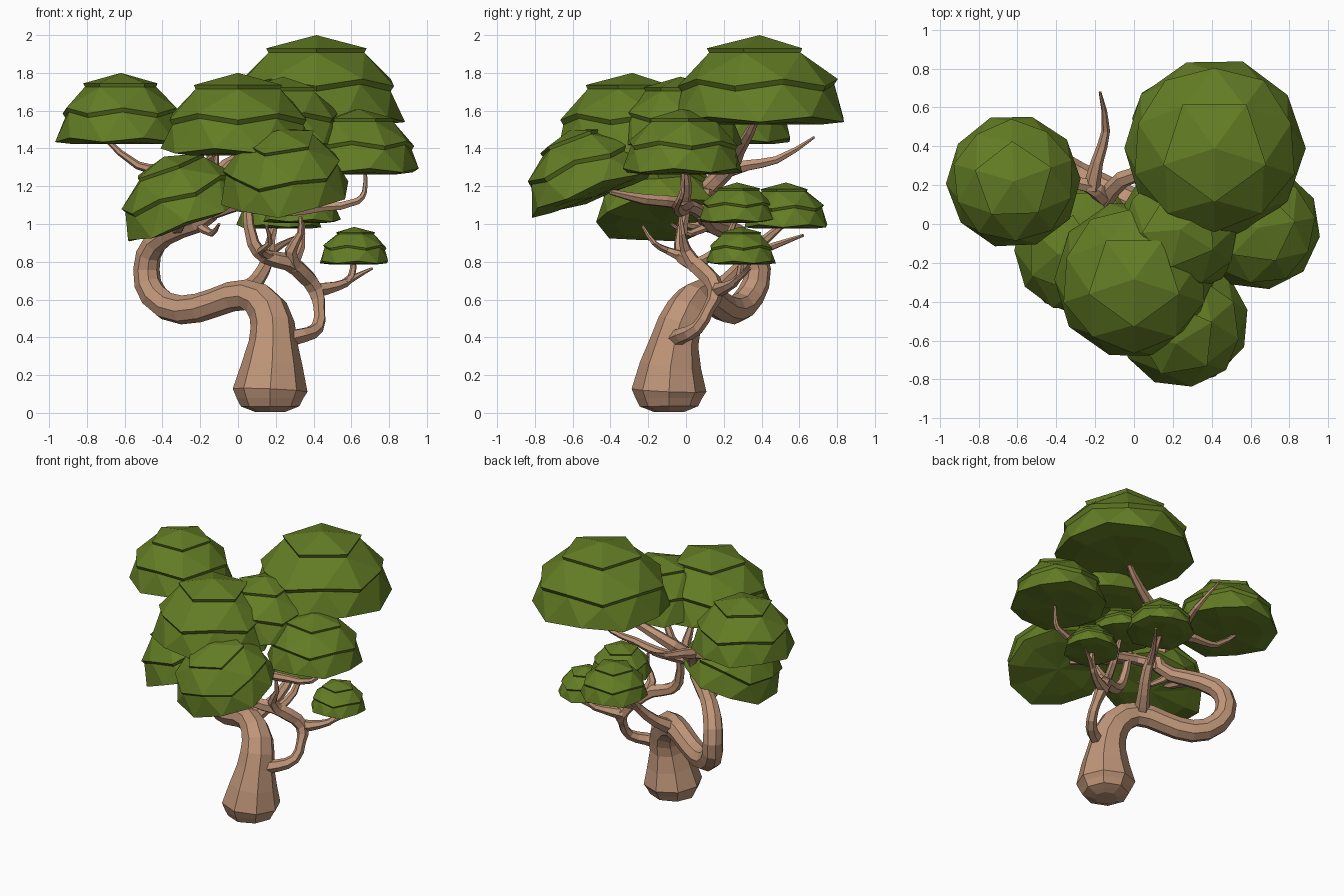
import bpy, bmesh
from math import cos, sin, pi, radians
from mathutils import Matrix

if "Cube" in bpy.data.objects:
    bpy.data.objects.remove(bpy.data.objects["Cube"])


def material(name, rgb):
    m = bpy.data.materials.new(name)
    m.diffuse_color = (*rgb, 1)
    m.use_nodes = True
    m.node_tree.nodes["Principled BSDF"].inputs["Base Color"].default_value = m.diffuse_color
    return m


BARK = material("bark", (0.52, 0.30, 0.19))
LEAF = material("leaf", (0.125, 0.205, 0.018))


def limb(name, pts, sides_res=1):
    """Tapered faceted tube through points (x, y, z, radius)."""
    cu = bpy.data.curves.new(name, 'CURVE')
    cu.dimensions = '3D'
    cu.bevel_depth = 1.0
    cu.bevel_resolution = sides_res
    cu.resolution_u = 2
    cu.use_fill_caps = True
    sp = cu.splines.new('BEZIER')
    sp.bezier_points.add(len(pts) - 1)
    for bp, (x, y, z, r) in zip(sp.bezier_points, pts):
        bp.co = (x, y, z)
        bp.radius = r
        bp.handle_left_type = bp.handle_right_type = 'AUTO'
    sp.use_smooth = False
    ob = bpy.data.objects.new(name, cu)
    bpy.context.collection.objects.link(ob)
    bpy.ops.object.select_all(action='DESELECT')
    ob.select_set(True)
    bpy.context.view_layer.objects.active = ob
    bpy.ops.object.convert(target='MESH')
    ob = bpy.context.view_layer.objects.active
    ob.data.materials.clear()
    ob.data.materials.append(BARK)
    for p in ob.data.polygons:
        p.use_smooth = False


def canopy(name, loc, r, h, tilt_x=0, tilt_y=0, spin=0):
    """Stepped leaf dome: five-sided cap, two overhanging ten-sided skirts."""
    bm = bmesh.new()

    def ring(n, rad, z, rad_odd=None, z_odd=None, turn=0):
        out = []
        for i in range(n):
            odd = i % 2 and rad_odd is not None
            q = rad_odd if odd else rad
            a = 2 * pi * i / n + turn
            out.append(bm.verts.new((q * cos(a), q * sin(a), z_odd if odd else z)))
        return out

    def bridge(a, b, stagger=False):
        n = len(a)
        for i in range(n):
            j = (i + 1) % n
            if stagger:
                bm.faces.new((a[i], b[i], a[j]))
                bm.faces.new((a[j], b[i], b[j]))
            else:
                bm.faces.new((a[i], b[i], b[j], a[j]))

    def fan(center, a):
        for i in range(len(a)):
            bm.faces.new((center, a[i], a[(i + 1) % len(a)]))

    cap = ring(5, .60, .85)
    cap_under = ring(5, .575, .80)
    mid = ring(10, .93, .42, .89, .50)
    mid_under = ring(10, .89, .36, .85, .44)
    rim = ring(10, 1.01, .01, 1.0, .07, pi / 10)
    under = ring(10, .72, -.02, .72, .01, pi / 10)
    fan(bm.verts.new((0, 0, 1)), cap)
    bridge(cap, cap_under)
    for i in range(5):
        a, b = cap_under[i], cap_under[(i + 1) % 5]
        m0, m1, m2 = mid[2 * i], mid[2 * i + 1], mid[(2 * i + 2) % 10]
        for f in ((a, m0, m1), (a, m1, b), (b, m1, m2)):
            bm.faces.new(f)
    bridge(mid, mid_under)
    bridge(mid_under, rim, True)
    bridge(rim, under)
    fan(bm.verts.new((0, 0, -.02)), under)
    bmesh.ops.recalc_face_normals(bm, faces=bm.faces)
    bm.transform(Matrix.Translation(loc)
                 @ Matrix.Rotation(radians(tilt_x), 4, 'X')
                 @ Matrix.Rotation(radians(tilt_y), 4, 'Y')
                 @ Matrix.Rotation(radians(spin), 4, 'Z')
                 @ Matrix.Diagonal((r, r, h, 1)))
    me = bpy.data.meshes.new(name)
    bm.to_mesh(me)
    bm.free()
    me.materials.append(LEAF)
    bpy.context.collection.objects.link(bpy.data.objects.new(name, me))


# Leaf domes: location of rim centre, radius, height, tilts, spin
canopy("canopy_top", (.415, .39, 1.535), .465, .465, 0, 0, 54)
canopy("canopy_left", (-.62, .22, 1.43), .345, .37, 0, 0, 20)
canopy("canopy_centre", (0, -.285, 1.37), .41, .43, 0, 0, 54)
canopy("canopy_right", (.64, -.02, 1.27), .32, .34, 0, 0, 10)
canopy("canopy_front", (.25, -.49, 1.15), .345, .37, 20, -5, 30)
canopy("canopy_front_left", (-.265, -.13, 1.01), .345, .37, 4, -20, 0)
canopy("canopy_inner", (.24, -.03, 1.40), .33, .38, 0, 0, 40)
canopy("canopy_back_inner", (.34, .27, 1.01), .205, .21, 0, 0, 15)
canopy("canopy_back", (.215, .53, .98), .225, .24, 0, 0, 50)
canopy("canopy_low_right", (.615, .29, .79), .185, .195, 0, 0, 5)

# Winding trunk
limb("trunk", [
    (.17, -.09, .005, .08), (.17, -.09, .035, .155), (.17, -.09, .12, .198),
    (.185, -.06, .38, .128), (.16, 0, .54, .108), (.04, .08, .625, .082),
    (-.12, .16, .585, .077), (-.30, .25, .545, .077), (-.445, .34, .62, .075),
    (-.485, .38, .76, .07), (-.44, .32, .90, .065), (-.30, .19, .98, .055),
    (-.15, .09, 1.05, .048), (-.13, .11, 1.19, .04)], 2)

# Low side branch and its forks
limb("side_branch", [(.2, -.08, .38, .05), (.34, -.02, .41, .042),
                     (.42, .06, .45, .035), (.43, .12, .55, .032),
                     (.41, .16, .65, .045), (.34, .1, .74, .048),
                     (.26, .03, .80, .046), (.14, -.02, .83, .04),
                     (.08, -.03, .90, .034), (.05, 0, 1.09, .026)])
limb("side_branch_fork", [(.40, .16, .65, .045), (.52, .22, .67, .028),
                          (.60, .28, .72, .02), (.61, .29, .82, .014)])
limb("side_branch_twig", [(.57, .25, .69, .02), (.64, .30, .73, .014),
                          (.71, .34, .765, .007)])
limb("side_branch_riser", [(.30, .06, .77, .045), (.28, 0, .86, .032),
                           (.33, -.02, .95, .018), (.33, -.03, 1.04, .01)])
limb("side_branch_front_twig", [(.17, -.02, .83, .03), (.12, -.1, .86, .02),
                                (.17, -.17, .90, .015), (.15, -.23, .99, .008)])
limb("side_branch_back_twig", [(.29, .06, .79, .03), (.33, .18, .87, .025),
                               (.34, .27, 1.04, .012)])

# Branch rising at the back
limb("back_branch", [(.02, .1, .62, .055), (.10, .22, .70, .042),
                     (.16, .33, .82, .034), (.17, .40, .90, .028),
                     (.20, .52, 1.0, .015)])
limb("back_branch_twig", [(.16, .35, .84, .026), (.23, .48, .89, .018),
                          (.33, .62, .94, .008)])

# Upper branches carrying the crown
limb("front_branch", [(-.14, .08, 1.06, .04), (.02, -.02, 1.11, .036),
                      (.14, -.22, 1.13, .03), (.22, -.40, 1.17, .015)])
limb("centre_branch", [(-.12, .05, 1.07, .035), (-.12, -.06, 1.16, .028),
                       (-.12, -.13, 1.29, .018), (-.11, -.14, 1.40, .01)])
limb("right_branch", [(-.02, .01, 1.1, .036), (.25, -.03, 1.07, .034),
                      (.45, -.05, 1.09, .026), (.63, -.04, 1.12, .02),
                      (.67, -.02, 1.17, .014), (.67, -.02, 1.30, .008)])
limb("inner_branch", [(.02, -.01, 1.1, .034), (.12, 0, 1.22, .028),
                      (.22, -.03, 1.44, .014)])
limb("left_branch", [(-.14, .1, 1.12, .045), (-.16, .14, 1.22, .046),
                     (-.24, .2, 1.28, .04), (-.42, .22, 1.29, .026),
                     (-.53, .22, 1.31, .022), (-.71, .24, 1.46, .012)])
limb("left_branch_back_tip", [(-.22, .18, 1.27, .045), (-.19, .32, 1.31, .032),
                              (-.145, .48, 1.34, .022), (-.175, .68, 1.46, .007)])
limb("top_branch", [(-.15, .12, 1.19, .045), (-.06, .23, 1.30, .045),
                    (.12, .28, 1.39, .035), (.29, .34, 1.49, .025),
                    (.41, .39, 1.60, .014)])
limb("lower_left_twig", [(-.33, .21, .98, .04), (-.3, .02, 1.0, .025),
                         (-.28, -.13, 1.08, .012)])
limb("inner_twig", [(-.22, .13, 1.01, .03), (-.14, .02, .95, .018),
                    (-.10, -.08, 1.0, .008)])
